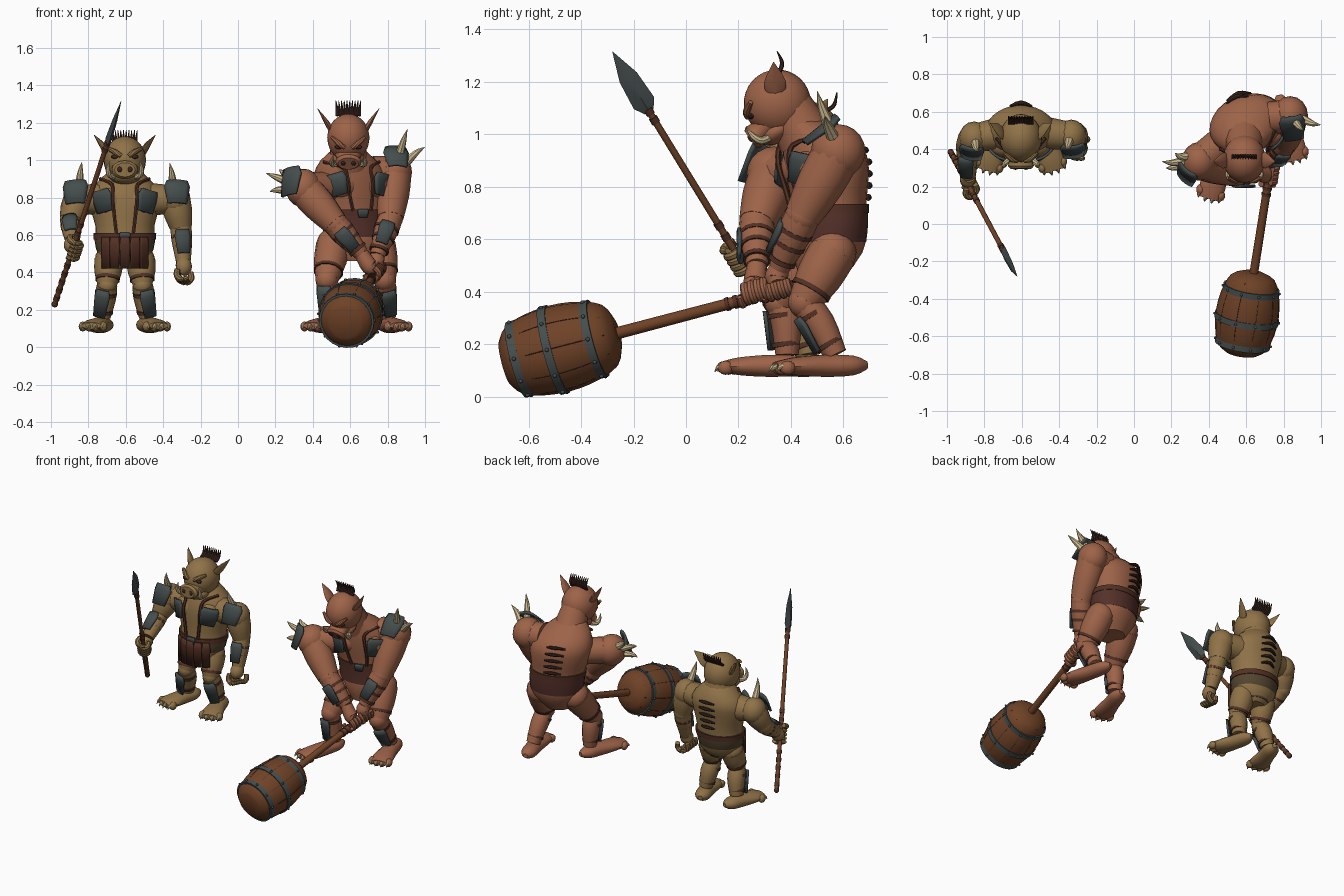
import bpy, bmesh, math
from mathutils import Vector as V, Matrix, Euler

if "Cube" in bpy.data.objects:
    bpy.data.objects.remove(bpy.data.objects["Cube"])


def mat(name, c):
    m = bpy.data.materials.new(name)
    m.diffuse_color = (*c, 1)
    m.use_nodes = True
    m.node_tree.nodes["Principled BSDF"].inputs["Base Color"].default_value = m.diffuse_color
    return m


OLIVE, RED = mat("olive_skin", (.28, .17, .065)), mat("red_skin", (.34, .125, .065))
LEATHER, DARK = mat("leather", (.085, .03, .018)), mat("dark_hair", (.045, .02, .014))
METAL, BONE = mat("metal", (.06, .075, .075)), mat("bone", (.62, .5, .28))
WOOD, TRUNK_A, TRUNK_B = mat("wood", (.16, .055, .02)), mat("drab_cloth", (.09, .06, .03)), mat("maroon_cloth", (.09, .03, .023))


def finish(name, bm, m):
    bmesh.ops.recalc_face_normals(bm, faces=bm.faces)
    me = bpy.data.meshes.new(name)
    bm.to_mesh(me)
    bm.free()
    ob = bpy.data.objects.new(name, me)
    bpy.context.collection.objects.link(ob)
    me.materials.append(m)
    return ob


def loft(name, pts, rad, m, n=12, sm=3, up=(1, 0, 0), tan=None):
    """Elliptical rings along a smoothed path."""
    k = [(*p, *(r if isinstance(r, tuple) else (r, r))) for p, r in zip(pts, rad)]
    row = []
    for i in range(len(k) - 1):
        a, b, c, d = k[max(i - 1, 0)], k[i], k[i + 1], k[min(i + 2, len(k) - 1)]
        for j in range(sm):
            t = j / sm
            row.append([.5 * (2*q + (r-p)*t + (2*p-5*q+4*r-s)*t*t + (3*q-p-3*r+s)*t**3)
                        for p, q, r, s in zip(a, b, c, d)])
    row.append(k[-1])
    P = [V(r[:3]) for r in row]
    up = V(up)
    if abs((P[-1] - P[0]).normalized().dot(up)) > .9 and not tan:
        up = V((0, 0, 1)) if abs(up.z) < .5 else V((0, 1, 0))
    bm, rings = bmesh.new(), []
    for i, p in enumerate(P):
        t = V(tan) if tan else (P[min(i+1, len(P)-1)] - P[max(i-1, 0)]).normalized()
        s = t.cross(up).normalized()
        b = s.cross(t)
        ra, rb = max(row[i][3], .001), max(row[i][4], .001)
        rings.append([bm.verts.new(p + s*ra*math.cos(2*math.pi*j/n) + b*rb*math.sin(2*math.pi*j/n)) for j in range(n)])
    for q, r in zip(rings, rings[1:]):
        for j in range(n):
            bm.faces.new((q[j], q[(j+1) % n], r[(j+1) % n], r[j]))
    bm.faces.new(rings[0])
    bm.faces.new(rings[-1])
    return finish(name, bm, m)


def ball(name, c, r, m, rot=None, seg=16):
    bm = bmesh.new()
    M = Matrix.Translation(V(c)) @ (rot.to_4x4() if rot else Matrix()) @ Matrix.Diagonal((*r, 1))
    bmesh.ops.create_uvsphere(bm, u_segments=seg, v_segments=seg*2//3, radius=1, matrix=M)
    return finish(name, bm, m)


def plate(name, c, nrm, up, w, h, R, m=METAL, taper=.75):
    """Armour plate bent around a radius R."""
    c, n = V(c), V(nrm).normalized()
    s = V(up).cross(n).normalized()
    u = n.cross(s)
    bm, rows = bmesh.new(), []
    for v, f in ((-.5, taper), (.25, 1), (.5, .8)):
        rows.append([])
        for i in range(7):
            a = (i/6 - .5) * w * f / R
            rows[-1].append(bm.verts.new(c + u*h*v + s*R*math.sin(a) + n*R*(math.cos(a)-1)))
    for a, b in zip(rows, rows[1:]):
        for i in range(6):
            bm.faces.new((a[i], a[i+1], b[i+1], b[i]))
    ob = finish(name, bm, m)
    mod = ob.modifiers.new("thickness", "SOLIDIFY")
    mod.thickness, mod.offset = .014, 0


def band(name, a, b, t, r, m, w=.018):
    a, b = V(a), V(b)
    p, d = a.lerp(b, t), (b - a).normalized() * w / 2
    return loft(name, [p - d, p + d], [r, r], m, 14, 1)


def spike(name, a, b, r, bend=(0, 0, .02)):
    a, b = V(a), V(b)
    loft(name, [a, a.lerp(b, .5) - V(bend), b], [r, r*.65, .001], BONE, 8)


def hand(name, pos, wrist, axis, m):
    pos, ax = V(pos), V(axis).normalized()
    e1 = pos - V(wrist)
    e1 = (e1 - ax*e1.dot(ax)).normalized()
    e2 = ax.cross(e1)
    loft(name + "_palm", [wrist, pos - e1*.035, pos - e1*.01 + e2*.02], [.038, (.045, .045), .03], m)
    for i in range(5):
        o = pos + ax*(i - 1.5)*.025
        sg = -1 if i == 4 else 1
        arc = [o + e1*.036*math.cos(g) + sg*e2*.036*math.sin(g) for g in (2.2, 1.2, .2, -.8)]
        loft(name + "_finger", arc, [.016, .017, .016, .011], m, 8)


def warrior(nm, skin, trunk, J):
    T, yaw = J["torso"], math.radians(J["yaw"])

    def S(z, deg, out=0):
        for p, q in zip(T, T[1:]):
            if p[0] <= z <= q[0]:
                t = (z - p[0]) / (q[0] - p[0])
                _, cx, cy, rx, ry = [a + (b-a)*t for a, b in zip(p, q)]
        g = math.radians(deg)
        x, y = (rx+out)*math.cos(g), (ry+out)*math.sin(g)
        c, s = math.cos(yaw), math.sin(yaw)
        return V((cx + x*c - y*s, cy + x*s + y*c, z)), V((math.cos(g+yaw), math.sin(g+yaw), 0)), (V((cx, cy, z)), (rx+out, ry+out))

    def wrap(name, zs, out, m):
        q = [S(z, 0, out)[2] for z in zs]
        loft(name, [a[0] for a in q], [a[1] for a in q], m, 28, 2, (-math.sin(yaw), math.cos(yaw), 0), (0, 0, 1))

    # torso, trunks, belt
    wrap(nm + "_torso", [r[0] for r in T], 0, skin)
    z0, z1 = J["trunk"]
    wrap(nm + "_trunks", [z0, (z0+z1)/2, z1], .006, trunk)
    wrap(nm + "_belt", [z1 - .03, z1 + .005], .01, LEATHER)
    p, n, _ = S(z1 - .015, -90, .015)
    plate(nm + "_buckle", p, n, (0, 0, 1), .06, .045, .3)
    zc = J["chest"]
    for s in (-1, 1):
        # pectorals, chest plates and straps
        p, n, _ = S(zc + .01, -90 + s*32, -.035)
        ball(nm + "_pectoral", p, (.085, .055, .075), skin)
        p, n, _ = S(zc + .01, -90 + s*35, .03)
        plate(nm + "_chest_plate", p, n, (s*.3, 0, 1), .125, .12, .15)
        loft(nm + "_strap", [S(z, -90 + s*a, o)[0] for z, a, o in ((z1, 16, .008), (zc - .06, 18, .013), (zc + .03, 18, .024), (zc + .1, 25, .01), (zc + .13, 70, .01))],
             [.01]*5, LEATHER, 6)
    # back ridges
    for i in range(5):
        z = zc - .1 + i*.045
        q = [S(z - .008, 90 - a, .006)[0] for a in (18, 0, -18)]
        loft(nm + "_back_ridge", [q[0], q[1] + V((0, .012, .01)), q[2]], [.006, .012, .006], DARK, 8)
    # skirt strips
    for a in J["skirt"]:
        p, n, _ = S(z1 - .1, -90 + a, .022)
        plate(nm + "_skirt_strip", p, n, (0, 0, 1), .055, .17, .2, LEATHER, .85)

    # head
    c, R = V(J["head"]), Euler((math.radians(J["pitch"]), 0, 0)).to_matrix()
    H = lambda x, y, z: c + R @ V((x, y, z))
    loft(nm + "_neck", [J["neck"], H(0, .03, -.03)], [.11, .088], skin, 14)
    ball(nm + "_head", c, (.113, .128, .127), skin, R, 24)
    ball(nm + "_jaw", H(0, -.06, -.085), (.085, .08, .045), skin, R)
    loft(nm + "_snout", [H(0, -.05, -.04), H(0, -.12, -.05), H(0, -.148, -.052), H(0, -.165, -.052)],
         [(.085, .07), (.062, .045), (.07, .05), (.055, .038)], skin, 16, 2, R @ V((0, 0, 1)))
    for s in (-1, 1):
        ball(nm + "_nostril", H(s*.028, -.163, -.05), (.014, .008, .016), DARK, R, 8)
        ball(nm + "_eye", H(s*.052, -.11, .018), (.022, .012, .012), DARK, R, 8)
        loft(nm + "_brow", [H(s*.02, -.122, .022), H(s*.05, -.114, .042), H(s*.09, -.08, .062)], [.012, .015, .009], skin, 8)
        loft(nm + "_tusk", [H(s*.05, -.10, -.09), H(s*.082, -.135, -.08), H(s*.09, -.15, -.045), H(s*.08, -.15, -.005)], [.015, .015, .011, .001], BONE, 8)
        # R-local sideways ears
        loft(nm + "_ear", [H(s*.085, .01, .025), H(s*.115, .04, .07), H(s*.165, .08, .135)], [(.03, .014), (.042, .013), .001], skin, 8, 3, R @ V((1, 0, 0)))
    for i in range(10):
        x = (i - 4.5)*.0135
        loft(nm + "_mohawk_spike", [H(x, .075, .09), H(x, .105, .113), H(x*1.1, .115, .16)], [.008, .008, .002], DARK, 6)

    # arms
    for side, (sh, el, wr, hd, ax, pn, tips) in zip(("right", "left"), J["arms"]):
        k, q = nm + "_" + side, J["bulk"]
        sh, el, wr, pn = V(sh), V(el), V(wr), V(pn).normalized()
        inner = V((T[4][1], T[4][2] + .01, sh.z)).lerp(sh, .5)
        loft(k + "_shoulder_muscle", [inner, sh], [.088, .082*q], skin)
        ball(k + "_shoulder", sh, (.09*q, .098*q, .098*q), skin)
        loft(k + "_upper_arm", [sh, sh.lerp(el, .5), el], [.088*q, .085*q, .066*q], skin)
        ball(k + "_elbow", el, (.064*q,)*3, skin)
        loft(k + "_forearm", [el, el.lerp(wr, .35), wr], [.062*q, .062*q, .04], skin)
        hand(k + "_hand", hd, wr, ax, skin)
        for t in (.3, .55, .85):
            band(k + "_bracer_strap", el, wr, t, .072*q - .027*t, LEATHER)
        out = V((pn.x*.6, -.8, .3))
        d = (wr - el).normalized()
        out = (out - d*out.dot(d)).normalized()
        plate(k + "_bracer", el.lerp(wr, .5) + out*.066*q, out, -d, .085, .13, .07)
        plate(k + "_shoulder_plate", sh + pn*.108*q, pn, (pn.x*.4, 0, 1), .14, .15*q, .13)
        for tip in tips:
            dv = (V(tip) - sh).normalized()
            spike(k + "_shoulder_spike", sh + dv*.09*q, tip, .024, -pn*.012)

    # legs
    for side, (hp, kn, an, heel, toe) in zip(("right", "left"), J["legs"]):
        k, q = nm + "_" + side, J["thigh"]
        hp, kn, an = V(hp), V(kn), V(an)
        ball(k + "_hip", hp, (.085*q,)*3, skin)
        loft(k + "_thigh", [hp, hp.lerp(kn, .5), kn], [.088*q, .083*q, .058*q], skin)
        ball(k + "_knee", kn, (.058*q,)*3, skin)
        loft(k + "_shin", [kn, kn.lerp(an, .4) + V((0, .012, 0)), an], [.055, .058, .044], skin)
        band(k + "_thigh_strap", hp, kn, .75, .076*q, LEATHER)
        for t in (.25, .8):
            band(k + "_shin_strap", kn, an, t, .063 - .012*t, LEATHER)
        h, t = V((*heel, .12)), V((*toe, .115))
        f = (t - h).normalized()
        d = (an - kn).normalized()
        o = (f - d*f.dot(d)).normalized()
        plate(k + "_shin_plate", kn.lerp(an, .5) + o*.064, o, -d, .085, .15, .08)
        loft(k + "_foot", [h, h.lerp(t, .15), h.lerp(t, .45), h.lerp(t, .8), t], [(.015, .015), (.05, .038), (.055, .043), (.07, .034), (.055, .018)], skin, 14, 3, (0, 0, 1))
        sd = f.cross(V((0, 0, 1)))
        for i in range(4):
            b = t + sd*(i - 1.5)*.038 - f*(.016 + .012*abs(i - 1.5))
            ball(k + "_toe", b + V((0, 0, -.005)), (.023, .03, .027), skin, None, 10)
            spike(k + "_claw", b + f*.018, b + f*.043 + V((0, 0, -.02)), .013, (0, 0, -.006))


X = -.605
sp_a, sp_b = V((-.98, .385, .23)), V((-.625, -.28, 1.315))
warrior("spear_warrior", OLIVE, TRUNK_A, dict(
    torso=[(.42, X, .46, .08, .08), (.48, X, .47, .14, .12), (.58, X, .48, .158, .13), (.65, X, .485, .158, .13), (.75, X, .49, .185, .135), (.83, X, .50, .185, .135), (.90, X, .50, .13, .11), (.95, X, .49, .075, .08)],
    yaw=0, trunk=(.44, .605), chest=.77, skirt=(-38, -19, 0, 19, 38), head=(X, .46, 1.0), pitch=0, neck=(X, .49, .88), bulk=.9, thigh=.88,
    arms=[((-.855, .46, .79), (-.895, .41, .68), (-.885, .255, .57), sp_a.lerp(sp_b, .27), sp_b - sp_a, (-.15, -.8, .4), [(-.835, .39, .99)]),
          ((-.335, .47, .79), (-.305, .475, .64), (-.292, .42, .46), (-.29, .395, .39), (.1, 1, -.2), (.1, -.8, .4), [(-.365, .40, .985)])],
    legs=[((-.69, .47, .47), (-.70, .42, .33), (-.725, .47, .16), (-.70, .57), (-.785, .285)),
          ((-.52, .47, .47), (-.51, .42, .33), (-.485, .47, .16), (-.51, .57), (-.425, .285))]))

grip, brl = V((.75, .43, .425)), V((.607, -.475, .186))
axis = (brl - grip).normalized()
warrior("hammer_warrior", RED, TRUNK_B, dict(
    torso=[(.46, .63, .52, .09, .09), (.55, .63, .54, .16, .13), (.63, .63, .55, .175, .135), (.73, .62, .545, .175, .138), (.82, .61, .54, .195, .15), (.92, .60, .53, .20, .155), (1.0, .59, .49, .15, .12), (1.06, .59, .44, .08, .08)],
    yaw=18, trunk=(.59, .73), chest=.86, skirt=(), head=(.59, .348, 1.12), pitch=36, neck=(.59, .46, .98), bulk=1.06, thigh=1.05,
    arms=[((.35, .335, .85), (.52, .27, .66), (.66, .27, .50), grip + axis*.17 + V((0, 0, .02)), axis, (-.6, -.6, .3), [(.15, .335, .93), (.17, .30, .832), (.22, .38, .95)]),
          ((.835, .58, .935), (.815, .445, .69), (.745, .355, .49), grip + axis*.08 + V((0, 0, .015)), axis, (.12, -.6, .75), [(.905, .50, 1.165), (1.0, .53, 1.07)])],
    legs=[((.51, .51, .55), (.475, .36, .36), (.485, .385, .16), (.50, .47), (.40, .135)),
          ((.75, .56, .55), (.785, .45, .36), (.80, .57, .16), (.775, .69), (.865, .34))]))

# spear
loft("spear_shaft", [sp_a, sp_a.lerp(sp_b, .82)], [.014, .013], WOOD, 10)
ball("spear_butt", sp_a, (.018,)*3, LEATHER, None, 8)
for t in (.03, .07, .11, .15, .19, .35, .39, .76, .79):
    band("spear_wrap", sp_a, sp_b, t, .017, LEATHER, .025)
loft("spear_blade", [sp_a.lerp(sp_b, t) for t in (.79, .82, .91, 1)], [(.02, .014), (.045, .018), (.038, .013), .001], METAL, 4, 1)

# barrel hammer
loft("hammer_shaft", [grip, brl], [.021, .024], WOOD, 12)
for i in range(9):
    band("hammer_wrap", grip, brl, .02 + i*.035, .026, LEATHER, .015)
prof = [(-.225, .055), (-.19, .122), (-.1, .156), (0, .168), (.1, .16), (.185, .135), (.225, .085)]
loft("barrel", [brl + axis*s for s, _ in prof], [r for _, r in prof], WOOD, 24)
side = axis.cross(V((0, 0, 1))).normalized()
upv = side.cross(axis)
ray = lambda g: side*math.cos(g) + upv*math.sin(g)
for s, r in ((-.13, .152), (.03, .173), (.165, .149)):
    p = brl + axis*s
    loft("barrel_hoop", [p - axis*.016, p + axis*.016], [r, r], METAL, 24, 1)
    for i in range(10):
        ball("hoop_stud", p + ray(i*math.pi/5)*(r + .001), (.008,)*3, METAL, None, 8)
for i in range(10):
    d = ray(i*math.pi/5)
    loft("stave_seam", [brl + axis*s + d*(r - .001) for s, r in prof[1:-1]], [.002]*5, DARK, 4, 2)

# shading
bpy.ops.object.select_all(action='SELECT')
bpy.context.view_layer.objects.active = bpy.data.objects["barrel"]
bpy.ops.object.shade_smooth_by_angle(angle=math.radians(40))
